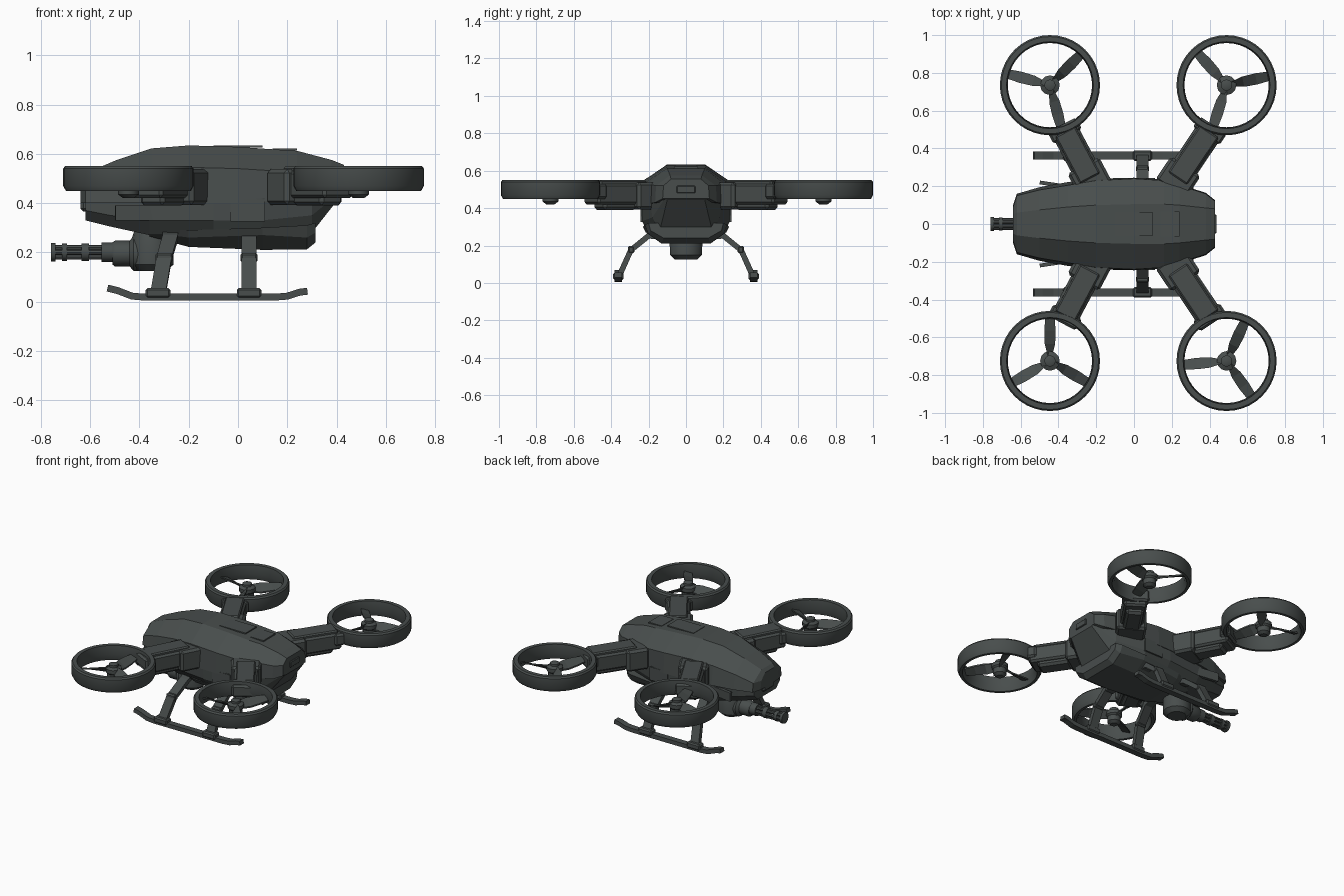
import bpy, bmesh, math
from mathutils import Vector, Matrix


def material(name, col):
    m = bpy.data.materials.new(name)
    m.diffuse_color = (*col, 1)
    return m


GREY = material("gunmetal grey", (0.065, 0.075, 0.073))


def finish(name, bm, smooth=False):
    bmesh.ops.recalc_face_normals(bm, faces=bm.faces[:])
    me = bpy.data.meshes.new(name)
    bm.to_mesh(me)
    bm.free()
    ob = bpy.data.objects.new(name, me)
    bpy.context.collection.objects.link(ob)
    me.materials.append(GREY)
    if smooth:
        bpy.context.view_layer.objects.active = ob
        ob.select_set(True)
        bpy.ops.object.shade_smooth_by_angle(angle=math.radians(35))
        ob.select_set(False)
    return ob


def skin(name, rings, closed=False, smooth=False):
    """Bridge equal-length point loops; cap both ends unless closed."""
    bm = bmesh.new()
    vs = [[bm.verts.new(p) for p in r] for r in rings]
    n = len(vs[0])
    for a, b in zip(vs, vs[1:] + (vs[:1] if closed else [])):
        for i in range(n):
            bm.faces.new((a[i], a[(i + 1) % n], b[(i + 1) % n], b[i]))
    if not closed:
        bm.faces.new(vs[0])
        bm.faces.new(vs[-1])
    return finish(name, bm, smooth)


def hull(name, sections):
    """Each section: x then three (half width, z) pairs from top to bottom."""
    rings = []
    for x, *p in sections:
        half = list(zip(p[::2], p[1::2]))
        rings.append([(x, y, z) for y, z in half] + [(x, -y, z) for y, z in half[::-1]])
    return skin(name, rings)


def box(name, loc, size, rot=0, bevel=0.0):
    bm = bmesh.new()
    bmesh.ops.create_cube(bm, size=1)
    bmesh.ops.scale(bm, vec=size, verts=bm.verts[:])
    if bevel:
        bmesh.ops.bevel(bm, geom=bm.edges[:], offset=bevel, segments=1, affect='EDGES')
    bmesh.ops.transform(bm, matrix=Matrix.Translation(loc) @ Matrix.Rotation(rot, 4, 'Z'), verts=bm.verts[:])
    return finish(name, bm)


def lathe(name, loc, profile, axis='Z', n=24, closed=False, smooth=True):
    """Spin (radius, height) pairs around an axis through loc."""
    rings = []
    for r, h in profile:
        ring = []
        for i in range(n):
            a = math.tau * i / n
            c, s = r * math.cos(a), r * math.sin(a)
            ring.append(Vector(loc) + Vector((c, s, h) if axis == 'Z' else (h, c, s)))
        rings.append(ring)
    return skin(name, rings, closed, smooth)


def sweep(name, path, w, t, side):
    """Rectangular bar along a path; w along the side vector, t across it."""
    side = Vector(side)
    pts = [Vector(p) for p in path]
    rings = []
    for i, p in enumerate(pts):
        d = (pts[min(i + 1, len(pts) - 1)] - pts[max(i - 1, 0)]).normalized()
        u = d.cross(side).normalized() * t / 2
        s = side * w / 2
        rings.append([p + s + u, p - s + u, p - s - u, p + s - u])
    return skin(name, rings)


# Fuselage: armoured upper shell, mid hull and belly
hull("upper_shell", [
    (-0.64, 0.05, 0.50, 0.09, 0.46, 0.10, 0.40),
    (-0.62, 0.06, 0.52, 0.15, 0.46, 0.16, 0.40),
    (-0.50, 0.075, 0.572, 0.18, 0.50, 0.195, 0.40),
    (-0.35, 0.09, 0.622, 0.205, 0.53, 0.222, 0.40),
    (-0.20, 0.10, 0.634, 0.23, 0.545, 0.24, 0.40),
    (0.00, 0.105, 0.628, 0.24, 0.54, 0.245, 0.40),
    (0.16, 0.105, 0.617, 0.23, 0.53, 0.235, 0.41),
    (0.24, 0.10, 0.612, 0.205, 0.53, 0.21, 0.42),
    (0.38, 0.085, 0.575, 0.16, 0.52, 0.165, 0.43),
    (0.43, 0.08, 0.555, 0.12, 0.52, 0.125, 0.45)])
hull("mid_hull", [
    (-0.62, 0.14, 0.41, 0.14, 0.37, 0.10, 0.33),
    (-0.52, 0.18, 0.41, 0.175, 0.35, 0.13, 0.305),
    (-0.36, 0.21, 0.41, 0.205, 0.33, 0.15, 0.27),
    (-0.10, 0.24, 0.41, 0.235, 0.33, 0.19, 0.27),
    (0.10, 0.24, 0.42, 0.235, 0.33, 0.20, 0.26),
    (0.30, 0.19, 0.43, 0.18, 0.35, 0.14, 0.28),
    (0.43, 0.12, 0.46, 0.11, 0.455, 0.10, 0.445)])
hull("belly", [
    (-0.36, 0.13, 0.29, 0.12, 0.28, 0.09, 0.265),
    (-0.20, 0.20, 0.29, 0.18, 0.26, 0.11, 0.222),
    (0.10, 0.23, 0.30, 0.215, 0.27, 0.13, 0.21),
    (0.28, 0.22, 0.31, 0.20, 0.26, 0.13, 0.212),
    (0.315, 0.20, 0.32, 0.19, 0.28, 0.12, 0.24)])
box("nose_sensor", (-0.62, 0, 0.40), (0.04, 0.12, 0.07), 0, 0.012)
box("tail_vent", (0.43, 0, 0.50), (0.016, 0.10, 0.04), 0, 0.004)
box("roof_hatch", (0.0, 0, 0.63), (0.20, 0.12, 0.008))
box("roof_rear_panel", (0.19, 0, 0.617), (0.10, 0.13, 0.009))
for s in (1, -1):
    box("cheek_panel", (-0.40, s * 0.205, 0.36), (0.20, 0.02, 0.06), -s * 0.15)
    box("side_panel", (0.04, s * 0.237, 0.37), (0.14, 0.012, 0.09))

# Four arms, each with a ducted rotor
ROTORS = [(-0.445, 0.735, (-0.20, 0.18), 45), (0.49, 0.735, (0.19, 0.18), 12),
          (-0.445, -0.725, (-0.20, -0.18), 90), (0.49, -0.725, (0.19, -0.18), 65)]
R = 0.265
for cx, cy, root, start in ROTORS:
    s = 1 if cy > 0 else -1
    base = Vector((*root, 0))
    tip = Vector((-0.37 if cx < 0 else 0.405, s * 0.50, 0))
    d = (tip - base).normalized()
    rot = math.atan2(d.y, d.x)
    length = (tip - base).length

    def along(f, z):
        p = base + d * length * f
        return (p.x, p.y, z)
    box("arm_beam", along(0.55, 0.475), (length * 0.95, 0.145, 0.11), rot, 0.012)
    box("arm_top_plate", along(0.58, 0.535), (length * 0.78, 0.12, 0.028), rot, 0.008)
    box("arm_root", along(0.20, 0.465), (0.15, 0.19, 0.145), rot, 0.015)
    box("arm_under_pod", along(0.62, 0.425), (length * 0.55, 0.11, 0.07), rot, 0.015)
    box("ring_bracket", along(0.98, 0.49), (0.07, 0.17, 0.08), rot, 0.012)
    # Duct ring with a chamfered outer wall
    lathe("rotor_ring", (cx, cy, 0.5),
          [(R - 0.035, 0.05), (R - 0.008, 0.05), (R, 0.04), (R, -0.03),
           (R - 0.012, -0.052), (R - 0.03, -0.052), (R - 0.042, -0.01)], n=40, closed=True)
    lathe("rotor_hub", (cx, cy, 0.48),
          [(0.022, -0.06), (0.042, -0.045), (0.042, -0.01), (0.052, 0), (0.052, 0.025),
           (0.03, 0.035), (0.03, 0.05), (0.018, 0.055)], n=12)
    for k in range(3):
        a = math.radians(start + 120 * k)
        rad, tan = Vector((math.cos(a), math.sin(a), 0)), Vector((-math.sin(a), math.cos(a), 0))
        rings = []
        for r, w, tilt in ((0.03, 0.025, 0.020), (0.09, 0.055, 0.020), (0.16, 0.06, 0.014), (0.226, 0.05, 0.008)):
            c = Vector((cx, cy, 0.49)) + rad * r
            e = tan * w / 2 + Vector((0, 0, tilt))
            t = Vector((0, 0, 0.005))
            rings.append([c + e + t, c - e + t, c - e - t, c + e - t])
        skin("rotor_blade", rings)

# Landing gear
for s in (1, -1):
    y = s * 0.362
    sweep("skid", [(-0.53, y, 0.055), (-0.49, y, 0.045), (-0.43, y, 0.022), (-0.38, y, 0.018),
                   (0.15, y, 0.018), (0.20, y, 0.022), (0.25, y, 0.038), (0.282, y, 0.042)], 0.042, 0.028, (0, 1, 0))
    for x0, x1 in ((-0.275, -0.325), (0.045, 0.045)):
        xm = (x0 + x1) / 2
        sweep("leg", [(x0, s * 0.14, 0.275), (x0, s * 0.19, 0.26), (xm, s * 0.295, 0.175),
                      (x1, s * 0.36, 0.03)], 0.062, 0.03, (1, 0, 0))
        box("skid_clamp", (x1, y, 0.035), (0.10, 0.055, 0.04), 0, 0.008)
        box("leg_knee", (xm, s * 0.293, 0.178), (0.07, 0.035, 0.04), 0, 0.008)
# Cross tube joining the rear legs
box("rear_cross_tube", (0.045, 0, 0.255), (0.06, 0.38, 0.04))

# Chin turret with rotary gun
lathe("turret_mount", (-0.35, 0, 0.2), [(0.06, -0.075), (0.088, -0.05), (0.09, 0.03), (0.07, 0.09)], n=14)
Z = 0.195
lathe("gun_housing", (0, 0, Z),
      [(0.045, -0.51), (0.052, -0.50), (0.052, -0.44), (0.07, -0.425), (0.07, -0.36), (0.05, -0.33)], 'X', 12)
for k in range(6):
    a = math.tau * k / 6
    lathe("gun_barrel", (0, 0.022 * math.cos(a), Z + 0.005 + 0.022 * math.sin(a)),
          [(0.011, -0.755), (0.011, -0.49)], 'X', 8)
for x, w, r in ((-0.75, 0.018, 0.038), (-0.705, 0.02, 0.035), (-0.62, 0.03, 0.036), (-0.53, 0.05, 0.040)):
    lathe("barrel_clamp", (x, 0, Z + 0.005), [(r, -w / 2), (r, w / 2)], 'X', 12)
